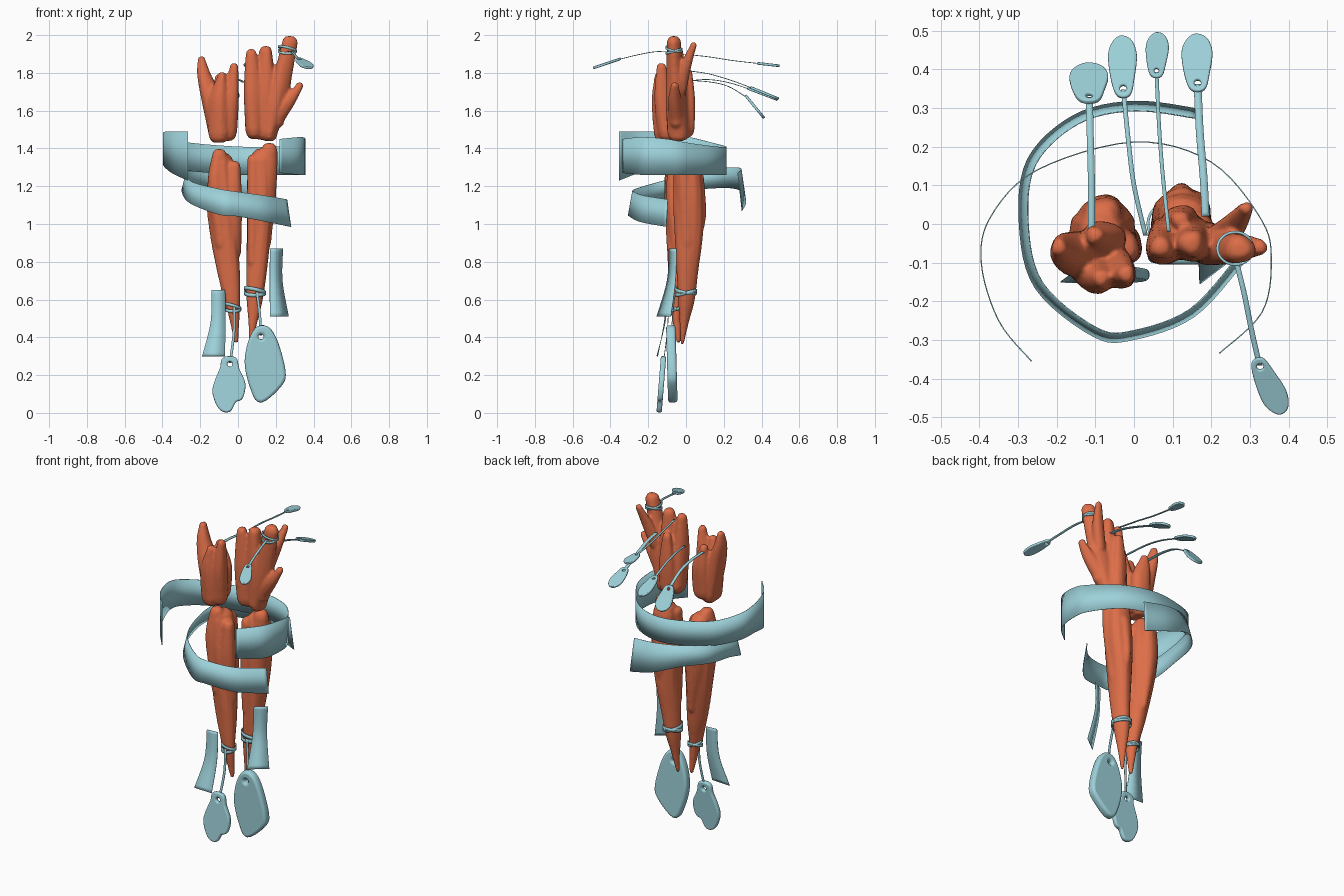
import bpy, bmesh, math
from mathutils import Vector, Matrix


def material(name, rgb):
    m = bpy.data.materials.new(name)
    m.diffuse_color = (*rgb, 1)
    return m


ORANGE = material("orange", (0.72, 0.155, 0.065))
BLUE = material("pale_blue", (0.34, 0.64, 0.70))


def spline(pts, n=6, closed=False):
    """Catmull-Rom through points of any dimension."""
    c, out = len(pts), []
    at = (lambda i: pts[i % c]) if closed else (lambda i: pts[max(0, min(c - 1, i))])
    for i in range(c if closed else c - 1):
        for k in range(n):
            t = k / n
            out.append(tuple(0.5 * (2 * b + (d - a) * t + (2 * a - 5 * b + 4 * d - e) * t * t
                                    + (3 * b - a - 3 * d + e) * t ** 3)
                             for a, b, d, e in zip(at(i - 1), at(i), at(i + 1), at(i + 2))))
    if not closed:
        out.append(tuple(pts[-1]))
    return out


def add_object(name, bm, mat):
    me = bpy.data.meshes.new(name)
    bmesh.ops.recalc_face_normals(bm, faces=bm.faces[:])
    for f in bm.faces:
        f.smooth = True
    bm.to_mesh(me)
    bm.free()
    me.materials.append(mat)
    ob = bpy.data.objects.new(name, me)
    bpy.context.collection.objects.link(ob)
    return ob


def strand(bm, pts, phase, sides=14):
    """Rounded lumpy tube; pts are (x, y, z, rx, ry)."""
    rows = spline(pts)

    def cap(row, s):
        x, y, z, a, b = row
        r = min(a, b) * s
        return [(x, y, z + r * .55, a * .85, b * .85), (x, y, z + r * .9, a * .5, b * .5)]
    up = 1 if rows[-1][2] > rows[0][2] else -1
    rows = cap(rows[0], -up)[::-1] + rows + cap(rows[-1], up)
    rings = []
    for x, y, z, a, b in rows:
        ring = []
        for i in range(sides):
            t = math.tau * i / sides
            k = 1 + .07 * math.sin(3 * t + phase + 5 * z)
            ring.append(bm.verts.new((x + a * k * math.cos(t), y + b * k * math.sin(t), z)))
        rings.append(ring)
    for p, q in zip(rings, rings[1:]):
        for i in range(sides):
            j = (i + 1) % sides
            bm.faces.new((p[i], p[j], q[j], q[i]))
    bm.faces.new(rings[0])
    bm.faces.new(rings[-1])


def root(name, strands):
    """Fuse strands into one organic lump."""
    bm = bmesh.new()
    for i, s in enumerate(strands):
        strand(bm, s, i * 1.7)
    ob = add_object(name, bm, ORANGE)
    r = ob.modifiers.new("fuse", 'REMESH')
    r.mode, r.voxel_size, r.use_smooth_shade = 'VOXEL', .008, True
    s = ob.modifiers.new("soften", 'SMOOTH')
    s.factor, s.iterations = .5, 4


def ribbon(name, edge_a, edge_b, thick=.003):
    bm = bmesh.new()
    rows = [(bm.verts.new(a), bm.verts.new(b)) for a, b in zip(spline(edge_a), spline(edge_b))]
    for p, q in zip(rows, rows[1:]):
        bm.faces.new((p[0], p[1], q[1], q[0]))
    ob = add_object(name, bm, BLUE)
    m = ob.modifiers.new("thickness", 'SOLIDIFY')
    m.thickness, m.offset = thick, 0
    return ob


def string(name, pts, half=.007):
    w = Vector((half, 0, 0))
    ribbon(name, [Vector(p) - w for p in pts], [Vector(p) + w for p in pts], .004)


def binding(name, c, rx, ry, half=.008):
    """Two crossing wraps of cord round a root."""
    for k, tilt in enumerate((.012, -.014)):
        ring = [(c[0] + rx * math.cos(i * math.tau / 12), c[1] + ry * math.sin(i * math.tau / 12),
                 c[2] + tilt * math.sin(i * math.tau / 12 + k) + k * .012) for i in range(13)]
        ribbon(f"{name}_{k}", [(x, y, z - half) for x, y, z in ring],
               [(x, y, z + half) for x, y, z in ring], .007)


PETAL = [(-.2, 0), (.2, 0), (.38, .3), (.5, .7), (.3, .96), (-.12, 1), (-.45, .75), (-.4, .3)]


def tag(name, base, tip, width, outline=PETAL, side=(1, 0, 0), thick=.014, hole=(0, .1), r=.012):
    """Flat pebble-edged plate with a hole, running from base to tip."""
    base, v = Vector(base), Vector(tip) - Vector(base)
    length = v.length
    v.normalize()
    n = Vector(side).cross(v).normalized()
    u = v.cross(n)
    cu = bpy.data.curves.new(name, 'CURVE')
    cu.dimensions, cu.fill_mode = '2D', 'BOTH'
    bev = thick * .3
    cu.extrude, cu.bevel_depth, cu.bevel_resolution = thick / 2 - bev, bev, 2
    shape = [(x * width * .95, y * length) for x, y in spline(outline, 5, True)]
    hx, hy = hole[0] * width, hole[1] * length
    ring = [(hx + (r + bev) * math.cos(-i * math.tau / 14), hy + (r + bev) * math.sin(-i * math.tau / 14))
            for i in range(14)]
    for loop in (shape, ring):
        sp = cu.splines.new('POLY')
        sp.points.add(len(loop) - 1)
        for p, (x, y) in zip(sp.points, loop):
            p.co = (x, y, 0, 1)
        sp.use_cyclic_u = True
    cu.materials.append(BLUE)
    ob = bpy.data.objects.new(name, cu)
    bpy.context.collection.objects.link(ob)
    ob.matrix_world = Matrix.Translation(base) @ Matrix((u, v, n)).transposed().to_4x4()
    bpy.ops.object.select_all(action='DESELECT')
    ob.select_set(True)
    bpy.context.view_layer.objects.active = ob
    bpy.ops.object.convert(target='MESH')
    bpy.ops.object.shade_smooth_by_angle(angle=math.radians(50))


# Lower tapering roots
root("lower_left_root", [
    [(-.085, -.03, 1.32, .06, .07), (-.08, -.025, 1.15, .085, .085), (-.07, -.03, .95, .075, .075),
     (-.045, -.04, .72, .058, .055), (-.025, -.05, .55, .034, .033), (-.01, -.04, .38, .012, .012)],
    [(-.1, -.06, 1.36, .04, .04), (-.11, -.06, 1.2, .055, .055), (-.09, -.06, .9, .04, .04)],
    [(-.022, -.06, 1.30, .037, .04), (-.03, -.06, 1.1, .05, .05), (-.02, -.04, .85, .035, .04)],
    [(-.08, .02, 1.3, .05, .05), (-.08, .02, 1.1, .06, .055), (-.05, 0, .8, .03, .04)],
    [(-.1, -.04, .85, .025, .035), (-.065, -.05, .62, .018, .02), (-.06, -.05, .56, .008, .008)]])
root("lower_right_root", [
    [(.13, .01, 1.34, .065, .07), (.125, .015, 1.15, .075, .08), (.115, .015, .95, .065, .075),
     (.1, .005, .75, .055, .058), (.088, 0, .6, .043, .045), (.078, -.01, .48, .024, .025),
     (.068, -.02, .37, .01, .01)],
    [(.165, -.01, 1.39, .042, .045), (.155, -.01, 1.2, .047, .05), (.14, 0, .9, .035, .04)],
    [(.08, -.02, 1.34, .03, .045), (.085, -.02, 1.1, .038, .05), (.08, -.01, .8, .035, .04)],
    [(.12, .06, 1.25, .04, .035), (.12, .075, 1.04, .03, .03), (.12, .04, .9, .03, .03)]])

# Upper forked root clumps
root("upper_left_root", [
    [(-.105, -.08, 1.48, .055, .06), (-.14, -.08, 1.66, .058, .06), (-.18, -.07, 1.79, .037, .045),
     (-.193, -.06, 1.87, .02, .025)],
    [(-.06, -.1, 1.49, .055, .055), (-.04, -.12, 1.66, .046, .05), (-.02, -.13, 1.83, .023, .026)],
    [(-.1, -.115, 1.48, .055, .055), (-.1, -.13, 1.65, .055, .05), (-.085, -.14, 1.78, .025, .026)],
    [(-.08, -.05, 1.5, .055, .05), (-.08, -.04, 1.65, .055, .05), (-.1, -.03, 1.77, .025, .025)]])
root("upper_right_root", [
    [(.09, -.04, 1.50, .055, .06), (.08, -.055, 1.7, .052, .052), (.07, -.06, 1.9, .029, .03)],
    [(.14, -.03, 1.50, .06, .06), (.145, -.045, 1.7, .058, .055), (.148, -.05, 1.91, .035, .036)],
    [(.12, .0, 1.5, .05, .045), (.12, .01, 1.65, .045, .04), (.12, .01, 1.8, .025, .025)],
    [(.165, -.04, 1.48, .045, .055), (.2, -.05, 1.64, .06, .055), (.235, -.06, 1.79, .05, .045),
     (.273, -.065, 1.96, .042, .038)],
    [(.2, -.05, 1.55, .045, .045), (.265, -.06, 1.65, .042, .038), (.325, -.06, 1.73, .022, .022)],
    [(.225, -.03, 1.72, .04, .035), (.26, .0, 1.84, .035, .03), (.29, .04, 1.945, .02, .018)]])

# Two big wrapping ribbons: x, y, top z, bottom z
UPPER = [(-.265, -.355, 1.49, 1.23), (-.35, -.25, 1.49, 1.27), (-.395, -.1, 1.485, 1.31),
         (-.37, .02, 1.46, 1.30), (-.25, .14, 1.43, 1.28), (0, .212, 1.41, 1.26),
         (.2, .16, 1.41, 1.26), (.33, .01, 1.43, 1.26), (.355, -.1, 1.45, 1.26),
         (.33, -.23, 1.46, 1.26), (.22, -.335, 1.45, 1.27)]
LOWER = [(.165, .285, 1.27, 1.07), (0, .305, 1.29, 1.12), (-.15, .27, 1.30, 1.18),
         (-.265, .16, 1.29, 1.19), (-.285, 0, 1.26, 1.17), (-.245, -.16, 1.22, 1.11),
         (-.1, -.28, 1.185, 1.05), (0, -.287, 1.17, 1.04), (.15, -.23, 1.15, 1.01), (.27, -.1, 1.13, .985)]
for name, rows, lean in (("upper_ribbon", UPPER, 0), ("lower_ribbon", LOWER, .04)):
    ribbon(name, [(x * (1 - lean), y * (1 - lean), t) for x, y, t, b in rows],
           [(x * (1 + lean), y * (1 + lean), b) for x, y, t, b in rows])

# Hanging ribbon ends
ribbon("left_ribbon_end", [(-.14, -.1, .65), (-.145, -.115, .48), (-.19, -.15, .3)],
       [(-.068, -.095, .65), (-.065, -.11, .48), (-.07, -.155, .3)])
ribbon("right_ribbon_end", [(.17, -.09, .87), (.168, -.1, .7), (.17, -.155, .51)],
       [(.238, -.05, .87), (.235, -.055, .7), (.268, -.08, .51)])

# Cord bindings
binding("left_ankle_binding", (-.027, -.05, .55), .041, .039)
binding("right_ankle_binding", (.09, 0, .635), .054, .054, .01)
binding("finger_binding", (.262, -.063, 1.915), .046, .042, .006)

# Lower hanging tags
string("left_hanging_string", [(-.02, -.092, .56), (-.022, -.1, .42), (-.042, -.12, .265)])
string("right_hanging_string", [(.1, -.057, .64), (.115, -.07, .52), (.12, -.08, .41)])
tag("left_hanging_tag", (-.048, -.12, .285), (-.048, -.142, .008), .165, side=(1, 0, 0), thick=.028,
    hole=(.03, .1), r=.014,
    outline=[(-.17, 0), (.2, 0), (.3, .2), (.5, .47), (.42, .73), (.2, .8), (0, .98), (-.3, .93),
             (-.5, .65), (-.43, .43), (-.25, .18)])
tag("right_hanging_tag", (.142, -.08, .44), (.142, -.07, .07), .2, thick=.05, hole=(-.1, .1), r=.014,
    outline=[(-.2, 0), (.07, 0), (.3, .2), (.5, .6), (.4, .78), (-.1, 1), (-.32, .84),
             (-.48, .5), (-.4, .2)])

# Upper tags streaming backwards, and one forwards
STREAMERS = [
    ("tag_a", [(-.11, -.05, 1.76), (-.11, .1, 1.755), (-.113, .22, 1.73)], (-.115, .32, 1.675), (-.12, .41, 1.565), .1, .009),
    ("tag_b", [(.03, -.03, 1.75), (0, .1, 1.765), (-.015, .22, 1.75)], (-.027, .335, 1.715), (-.033, .48, 1.66), .072, .006),
    ("tag_c", [(.09, -.02, 1.9), (.075, .12, 1.885), (.065, .25, 1.865)], (.058, .385, 1.85), (.06, .49, 1.838), .056, .005),
    ("tag_d", [(.185, .02, 1.81), (.18, .12, 1.795), (.17, .24, 1.76)], (.165, .35, 1.72), (.16, .485, 1.665), .078, .01),
    ("tag_e", [(.265, -.1, 1.915), (.285, -.18, 1.91), (.305, -.28, 1.89)], (.32, -.355, 1.872), (.38, -.485, 1.828), .065, .007)]
for name, path, base, tip, width, half in STREAMERS:
    end = Vector(base).lerp(Vector(tip), .08)
    string("string_of_" + name, path + [tuple(end)], half)
    tag("streaming_" + name, base, tip, width, r=.009 if width > .06 else .006)
